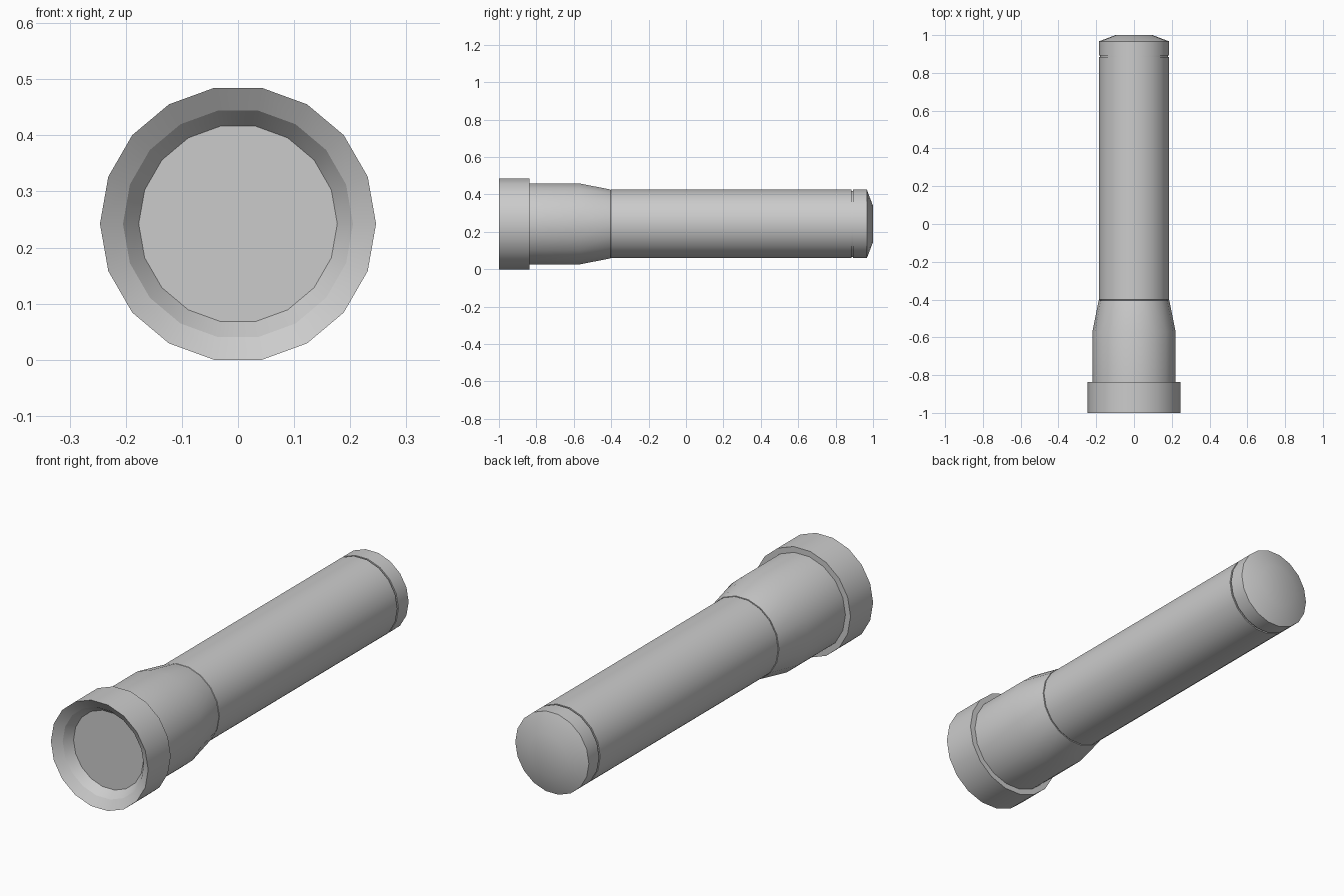
import bpy, bmesh, math

if "Cube" in bpy.data.objects:
    bpy.data.objects.remove(bpy.data.objects["Cube"])

SIDES = 18
AXIS_Z = 0.246 * math.cos(math.pi / SIDES)


def lathe(name, profile, angle=30):
    """Revolve (y, radius) points around the long axis; faces point outward."""
    bm = bmesh.new()
    rings = []
    for y, r in profile:
        if r == 0:
            rings.append([bm.verts.new((0, y, AXIS_Z))] * SIDES)
            continue
        ring = []
        for i in range(SIDES):
            a = 2 * math.pi * i / SIDES
            ring.append(bm.verts.new((r * math.cos(a), y, AXIS_Z + r * math.sin(a))))
        rings.append(ring)
    for a, b in zip(rings, rings[1:]):
        for i in range(SIDES):
            j = (i + 1) % SIDES
            quad = [a[i], b[i], b[j], a[j]]
            bm.faces.new(list(dict.fromkeys(quad)))
    mesh = bpy.data.meshes.new(name)
    bm.to_mesh(mesh)
    bm.free()
    obj = bpy.data.objects.new(name, mesh)
    bpy.context.collection.objects.link(obj)
    bpy.ops.object.select_all(action='DESELECT')
    obj.select_set(True)
    bpy.context.view_layer.objects.active = obj
    bpy.ops.object.shade_smooth_by_angle(angle=math.radians(angle))
    return obj


# Flat lens at the bottom of the recess
lathe("lens", [(-0.935, 0), (-0.935, 0.177)])

# Sloped reflector wall around the lens
lathe("reflector", [(-0.935, 0.177), (-0.973, 0.205)])

# Bezel: dished front ring, outer band and rear shoulder
lathe("bezel", [(-0.973, 0.205), (-1.0, 0.246), (-0.837, 0.246), (-0.837, 0.220)])

# Head tapering down to the handle
lathe("head", [(-0.837, 0.220), (-0.57, 0.220), (-0.405, 0.187), (-0.405, 0.182)])

# Long handle tube, ending in a thin groove before the cap
lathe("handle", [(-0.405, 0.182), (-0.400, 0.186), (0.885, 0.186),
                 (0.885, 0.180), (0.893, 0.180)])

# Tail cap with shallow domed end
lathe("tail_cap", [(0.893, 0.180), (0.893, 0.186), (0.967, 0.186),
                   (1.0, 0.098), (1.0, 0)])
